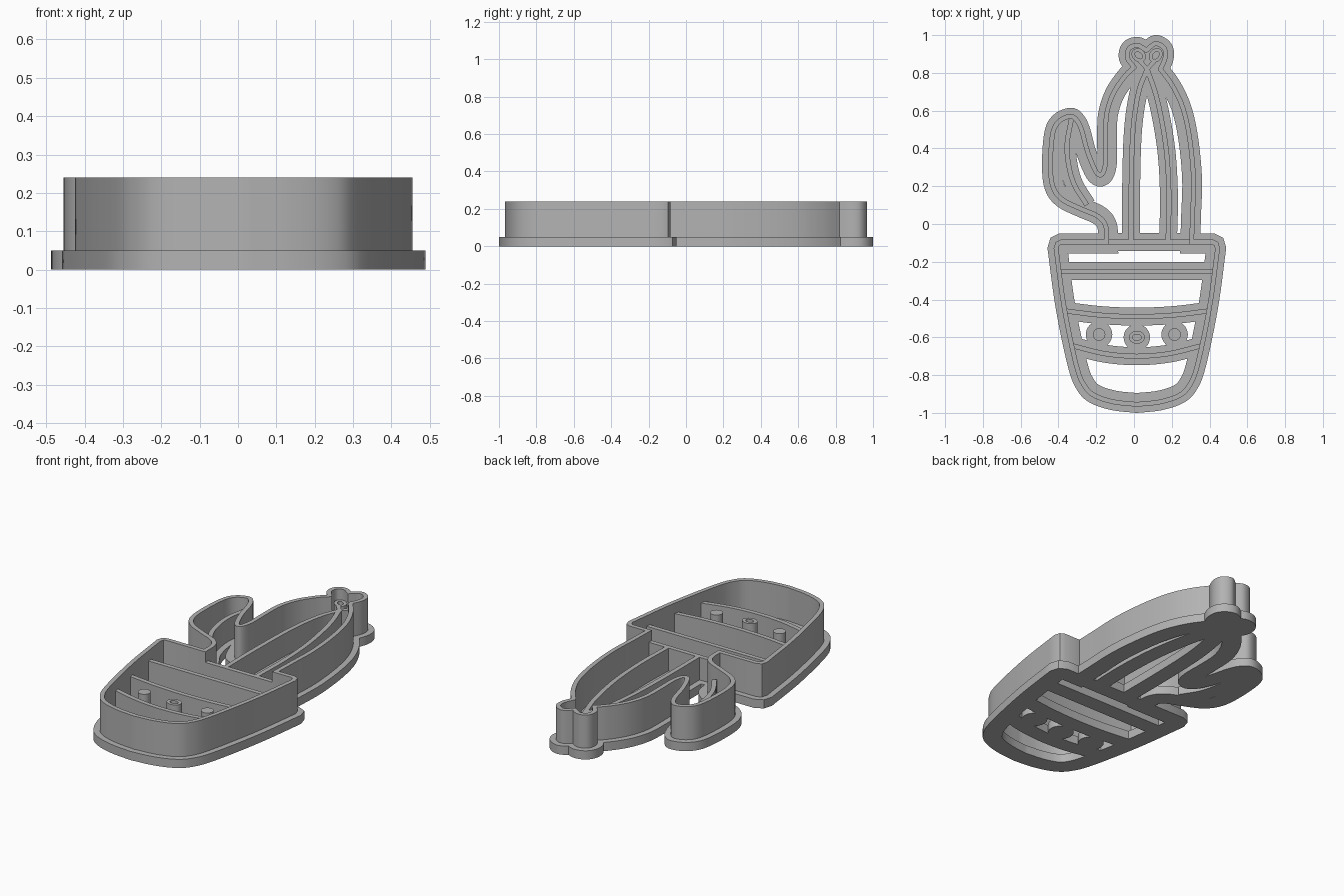
import bpy, bmesh, math
from mathutils import Vector

cube = bpy.data.objects.get("Cube")
if cube:
    bpy.data.objects.remove(cube, do_unlink=True)

FLANGE_TOP, RIB_TOP, WALL_TOP = 0.05, 0.18, 0.24
RIB_HALF, FLANGE_HALF = 0.013, 0.0475
MID = 0.015  # centre line of the pot

grey = bpy.data.materials.new("plain grey")
grey.use_nodes = True
colour = (0.45, 0.45, 0.45, 1)
grey.diffuse_color = colour
grey.node_tree.nodes["Principled BSDF"].inputs["Base Color"].default_value = colour


def smooth(points, steps=6):
    """Open spline passing through all the points."""
    p = [Vector(q) for q in points]
    p = [2 * p[0] - p[1]] + p + [2 * p[-1] - p[-2]]
    path = []
    for a, b, c, d in zip(p, p[1:], p[2:], p[3:]):
        for i in range(steps):
            t = i / steps
            path.append(0.5 * (2 * b + (c - a) * t + (2 * a - 5 * b + 4 * c - d) * t ** 2
                               + (3 * b - a - 3 * c + d) * t ** 3))
    return path + [p[-2]]


def chain(*paths):
    """Join paths end to end, dropping repeated points."""
    joined = []
    for path in paths:
        for q in path:
            q = Vector(q)
            if not joined or (q - joined[-1]).length > 0.002:
                joined.append(q)
    if (joined[0] - joined[-1]).length < 0.002:
        joined.pop()
    return joined


def finish(name, bm):
    bmesh.ops.recalc_face_normals(bm, faces=bm.faces)
    mesh = bpy.data.meshes.new(name)
    bm.to_mesh(mesh)
    bm.free()
    mesh.materials.append(grey)
    obj = bpy.data.objects.new(name, mesh)
    bpy.context.collection.objects.link(obj)
    bpy.ops.object.select_all(action='DESELECT')
    obj.select_set(True)
    bpy.context.view_layer.objects.active = obj
    bpy.ops.object.shade_smooth_by_angle(angle=math.radians(35))
    return obj


def ribbon(name, path, left, right, low, high, closed=False):
    """Upright strip following a path, with its own width on each side."""
    bm = bmesh.new()
    n = len(path)
    rings = []
    for i, q in enumerate(path):
        before = path[i - 1] if closed or i else q
        after = path[(i + 1) % n] if closed or i < n - 1 else q
        d1, d2 = (q - before).normalized(), (after - q).normalized()
        along = (d1 + d2).normalized()
        side = Vector((-along.y, along.x))
        mitre = min(1.45, 1 / max(0.1, along.dot(d2 if d2.length else d1)))
        l, r = q + side * left * mitre, q - side * right * mitre
        rings.append([bm.verts.new((*v, z)) for v, z in
                      ((l, low), (r, low), (r, high), (l, high))])
    for i in range(n if closed else n - 1):
        a, b = rings[i], rings[(i + 1) % n]
        for k in range(4):
            m = (k + 1) % 4
            bm.faces.new((a[k], a[m], b[m], b[k]))
    if not closed:
        bm.faces.new(rings[0])
        bm.faces.new(rings[-1])
    return finish(name, bm)


def disc(name, x, y, radius, low, high):
    bm = bmesh.new()
    bmesh.ops.create_cone(bm, cap_ends=True, segments=32, radius1=radius,
                          radius2=radius, depth=high - low)
    bmesh.ops.translate(bm, verts=bm.verts, vec=(x, y, (low + high) / 2))
    return finish(name, bm)


def rib(name, points):
    path = smooth(points)
    ribbon(name + "_rib", path, RIB_HALF, RIB_HALF, 0.02, RIB_TOP)
    ribbon(name + "_base", path, FLANGE_HALF, FLANGE_HALF, 0, FLANGE_TOP)


def oval(x, y, rx, ry, tilt=0, count=24):
    ring = []
    for i in range(count):
        a = math.tau * i / count
        u, v = rx * math.cos(a), ry * math.sin(a)
        ring.append(Vector((x + u * math.cos(tilt) - v * math.sin(tilt),
                            y + u * math.sin(tilt) + v * math.cos(tilt))))
    return ring


# Outline of pot, body, flower and arm, counter-clockwise
pot_half = smooth([(0, -.955), (.12, -.942), (.22, -.91), (.275, -.86),
                   (.32, -.75), (.385, -.44), (.4275, -.13)])
pot_half += [Vector((.42, -.105)), Vector((.4, -.095))]
pot_right = [(MID + q.x, q.y) for q in pot_half]
pot_left = [(MID - q.x, q.y) for q in reversed(pot_half)]
body_right = smooth([(.305, -.095), (.31, .05), (.315, .24), (.295, .45),
                     (.26, .61), (.205, .73), (.14, .82)])
petal_right = smooth([(.14, .82), (.165, .88), (.16, .93), (.115, .955), (.065, .92)])
petal_left = smooth([(.065, .92), (.02, .945), (-.025, .93), (-.035, .88), (0, .83)])
body_left = smooth([(0, .83), (-.05, .78), (-.11, .69), (-.145, .58), (-.15, .45),
                    (-.15, .33), (-.168, .265), (-.2, .275), (-.245, .38),
                    (-.275, .49), (-.3, .545), (-.335, .57), (-.395, .545),
                    (-.43, .48), (-.442, .32), (-.43, .2), (-.38, .13),
                    (-.28, .08), (-.19, .04), (-.15, -.01), (-.145, -.095)])
outline = chain(pot_right, body_right, petal_right, petal_left, body_left, pot_left)
ribbon("cutting_wall", outline, .0125, .0125, 0.02, WALL_TOP, closed=True)
ribbon("outer_flange", outline, .06, .045, 0, FLANGE_TOP, closed=True)

# Ribs of the cactus
rib("body_left", [(.07, .82), (.025, .7), (-.005, .5), (-.015, .2), (-.015, -.09)])
rib("body_right", [(.07, .82), (.125, .65), (.17, .4), (.185, .15), (.18, -.09)])
rib("arm", [(-.33, .565), (-.355, .4), (-.325, .23), (-.25, .1)])

# Ribs of the pot, the lower ones sagging in the middle
rib("pot_rim", [(-.145, -.095), (.08, -.095), (.305, -.095)])
for name, half, end, middle in (("upper_band", .407, -.25, -.25),
                                ("middle_band", .38, -.46, -.49),
                                ("lower_band", .34, -.645, -.7)):
    bend = (end + 3 * middle) / 4
    rib(name, [(MID - half, end), (MID - half / 2, bend), (MID, middle),
               (MID + half / 2, bend), (MID + half, end)])

# Dots between the two lower bands
for name, x, y in (("left_dot", MID + .2, -.585), ("middle_dot", MID, -.6),
                   ("right_dot", MID - .2, -.585)):
    disc(name + "_base", x, y, .07, 0, FLANGE_TOP)
    if name != "middle_dot":
        disc(name + "_peg", x, y, .033, 0.02, RIB_TOP)
ribbon("middle_dot_ring", oval(MID, -.6, .033, .025), .009, .009, 0.02, RIB_TOP, closed=True)

# Flower floor and petal loops
disc("flower_base", .066, .86, .085, 0, FLANGE_TOP)
for name, x, tilt in (("left", .115, .9), ("right", .025, -.7)):
    ribbon(name + "_petal_loop", oval(x, .893, .032, .024, tilt),
           .009, .009, 0.02, RIB_TOP, closed=True)
    ribbon(name + "_petal_stem", [Vector((.07, .82)), Vector((x, .87))],
           .011, .011, 0.02, RIB_TOP)
